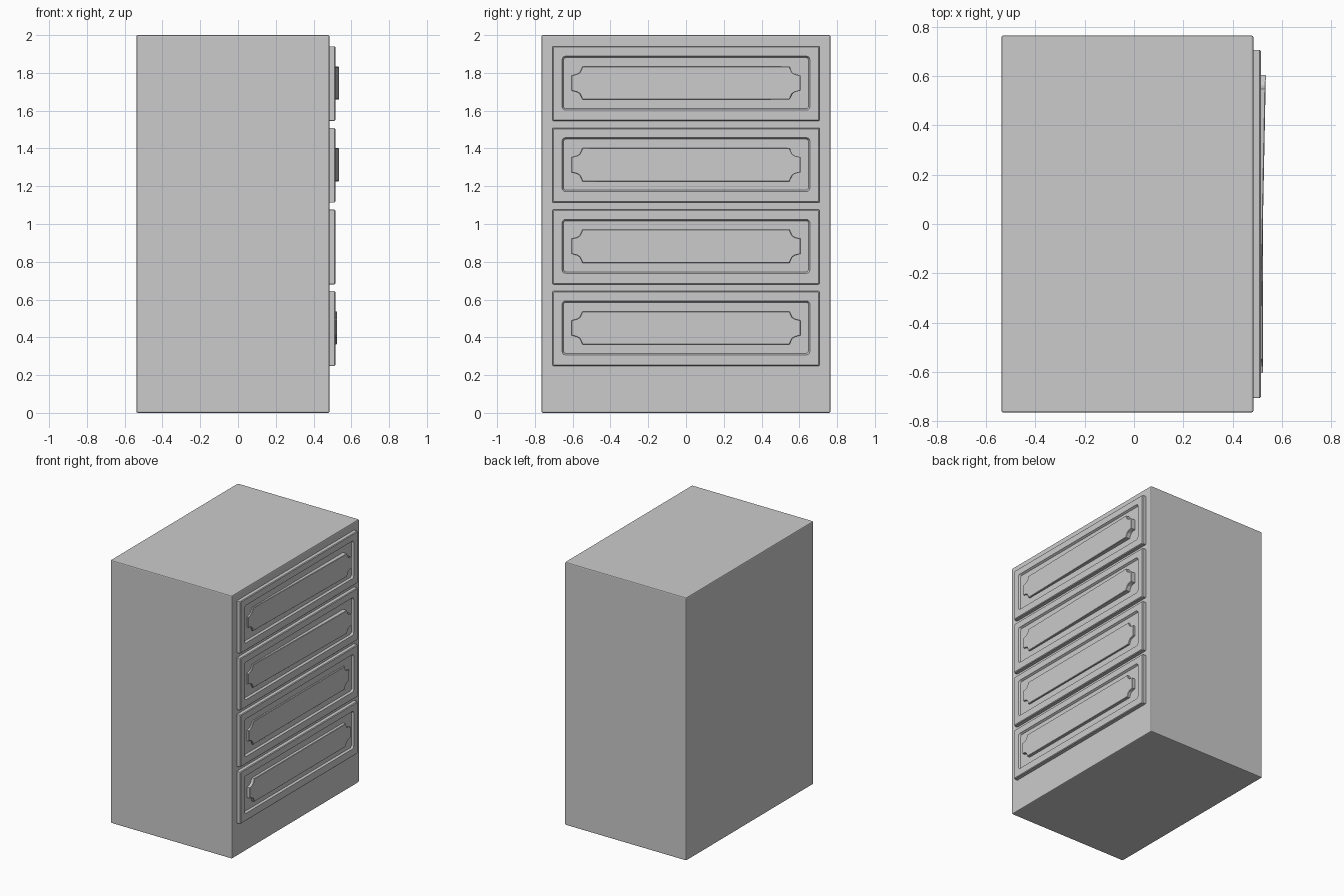
import bpy, bmesh, math

cube = bpy.data.objects.get("Cube")
if cube:
    bpy.data.objects.remove(cube, do_unlink=True)

# One plain grey for everything
grey = bpy.data.materials.new("plain_grey")
grey.use_nodes = True
colour = (0.6, 0.6, 0.6, 1)
grey.diffuse_color = colour
grey.node_tree.nodes["Principled BSDF"].inputs["Base Color"].default_value = colour


def add_object(name, bm):
    bmesh.ops.recalc_face_normals(bm, faces=bm.faces)
    mesh = bpy.data.meshes.new(name)
    bm.to_mesh(mesh)
    bm.free()
    mesh.materials.append(grey)
    obj = bpy.data.objects.new(name, mesh)
    bpy.context.collection.objects.link(obj)
    return obj


def loft(name, rings):
    """Skin matching closed rings and cap both ends."""
    bm = bmesh.new()
    loops = [[bm.verts.new(p) for p in ring] for ring in rings]
    n = len(loops[0])
    for a, b in zip(loops, loops[1:]):
        for i in range(n):
            j = (i + 1) % n
            bm.faces.new((a[i], a[j], b[j], b[i]))
    bm.faces.new(loops[0])
    bm.faces.new(loops[-1])
    return add_object(name, bm)


def rounded_ring(x, z, half_w, half_h, r):
    """Rounded rectangle facing +x."""
    pts = []
    for k, (sy, sz) in enumerate([(1, 1), (-1, 1), (-1, -1), (1, -1)]):
        for i in range(4):
            a = math.radians(90 * k + 30 * i)
            pts.append((x, sy * (half_w - r) + r * math.cos(a),
                        z + sz * (half_h - r) + r * math.sin(a)))
    return pts


# Cabinet body
bm = bmesh.new()
bmesh.ops.create_cube(bm, size=1)
for v in bm.verts:
    v.co = (v.co.x * 1.022 - 0.027, v.co.y * 1.53, v.co.z * 2 + 1)
bmesh.ops.bevel(bm, geom=bm.edges[:], offset=0.007, segments=2,
                affect='EDGES', profile=0.5)
add_object("cabinet_body", bm)

# Notched outline of the raised panel, one quarter, mirrored to all four
quarter = [(0.605, 0.04), (0.578, 0.047), (0.563, 0.056),
           (0.556, 0.07), (0.548, 0.088)]
outline = quarter + [(-y, z) for y, z in quarter[::-1]]
outline += [(-y, -z) for y, z in quarter] + [(y, -z) for y, z in quarter[::-1]]

# Panel face depth at the -y and +y ends, from the lowest drawer up
depths = [(0.523, 0.523), (0.513, 0.513), (0.511, 0.535), (0.511, 0.535)]

for number, (near, far) in enumerate(depths, 1):
    z = 0.447 + 0.432 * (number - 1)
    # Drawer front with a sunken field
    loft(f"drawer_front_{number}", [
        rounded_ring(0.478, z, 0.706, 0.198, 0.004),
        rounded_ring(0.510, z, 0.706, 0.198, 0.004),
        rounded_ring(0.515, z, 0.701, 0.193, 0.004),
        rounded_ring(0.515, z + 0.003, 0.656, 0.143, 0.018),
        rounded_ring(0.500, z + 0.003, 0.648, 0.135, 0.012),
    ])

    # Raised panel, slightly tilted on the upper drawers
    def face_x(y):
        return near + (far - near) * (y + 0.605) / 1.21

    zc = z + 0.003
    loft(f"drawer_panel_{number}", [
        [(0.495, y, zc + dz) for y, dz in outline],
        [(face_x(y) - 0.003, y, zc + dz) for y, dz in outline],
        [(face_x(y), y * 0.996, zc + dz * 0.97) for y, dz in outline],
    ])
